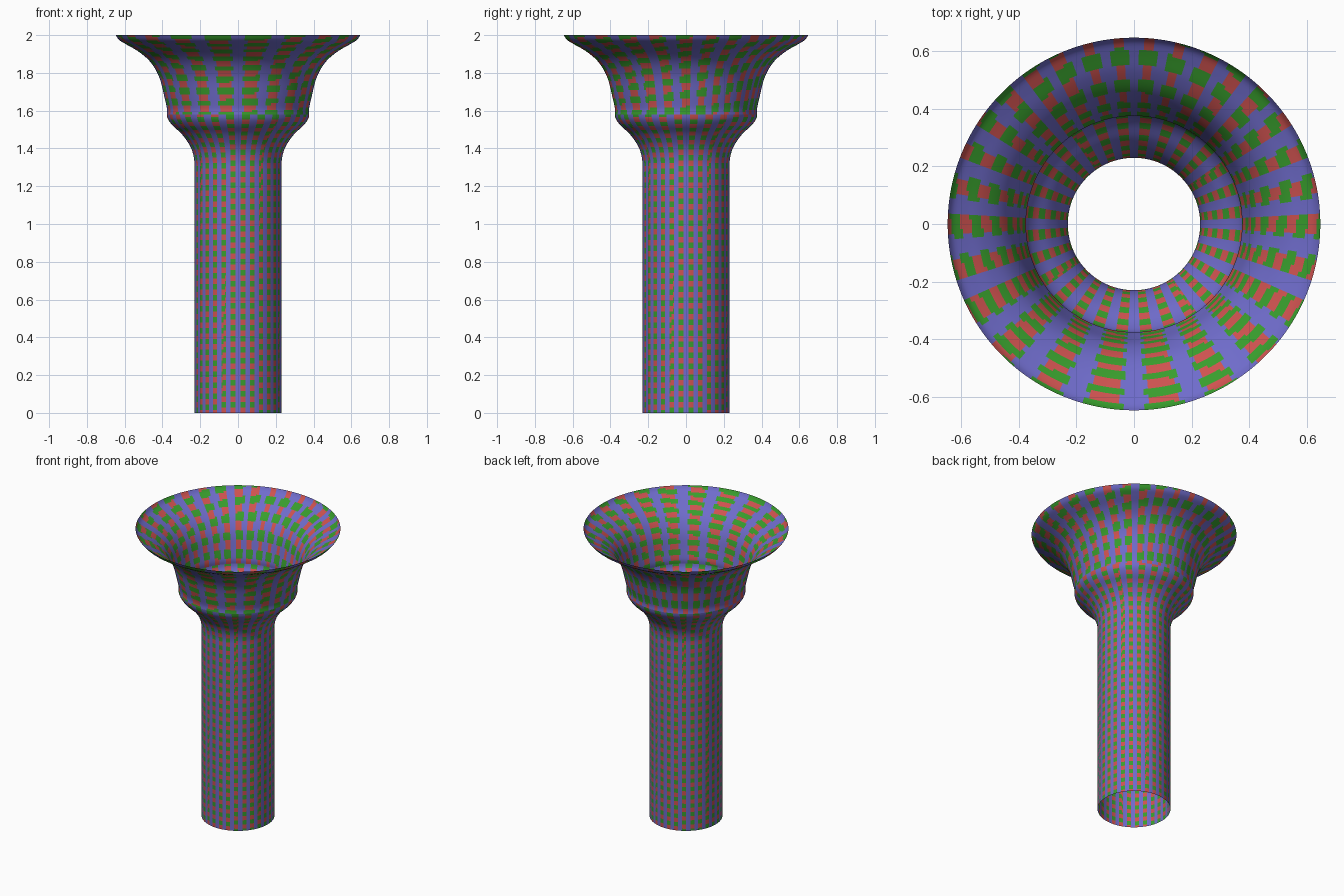
import bpy, bmesh, math
from mathutils import Vector

if "Cube" in bpy.data.objects:
    bpy.data.objects.remove(bpy.data.objects["Cube"])


def mat(name, rgb):
    m = bpy.data.materials.new(name)
    m.diffuse_color = (*rgb, 1)
    m.use_nodes = True
    m.node_tree.nodes["Principled BSDF"].inputs["Base Color"].default_value = m.diffuse_color
    return m


MATS = [mat("blue", (0.16, 0.15, 0.60)),
        mat("red", (0.62, 0.085, 0.08)),
        mat("green", (0.04, 0.34, 0.026))]


def resample(pts, step):
    """Smooth Catmull-Rom profile, resampled evenly by arc length."""
    p = [Vector(q) for q in pts]
    p = [2 * p[0] - p[1]] + p + [2 * p[-1] - p[-2]]
    fine = []
    for i in range(1, len(p) - 2):
        a, b, c, d = p[i - 1:i + 3]
        for k in range(40):
            t = k / 40
            fine.append(0.5 * (2 * b + (c - a) * t + (2 * a - 5 * b + 4 * c - d) * t * t
                               + (3 * b - a - 3 * c + d) * t ** 3))
    fine.append(p[-2])
    acc = [0]
    for a, b in zip(fine, fine[1:]):
        acc.append(acc[-1] + (b - a).length)
    n = round(acc[-1] / step)
    out, j = [], 0
    for i in range(n + 1):
        s = acc[-1] * i / n
        while j < len(fine) - 2 and acc[j + 1] < s:
            j += 1
        f = (s - acc[j]) / max(acc[j + 1] - acc[j], 1e-9)
        out.append((s, fine[j].lerp(fine[j + 1], min(f, 1))))
    return out


def woven_shell(name, profile, cols, row, step, turns, warp):
    """Open surface of revolution; rows and columns of coloured patches.
    warp makes patches finer toward the front and coarser at the back."""
    rings = resample(profile, step)
    seg = cols * 8
    bm = bmesh.new()
    grid = []
    for s, q in rings:
        grid.append([bm.verts.new((q.x * math.cos(2 * math.pi * k / seg),
                                   q.x * math.sin(2 * math.pi * k / seg), q.y))
                     for k in range(seg)])
    for i in range(len(rings) - 1):
        s = (rings[i][0] + rings[i + 1][0]) / 2
        for k in range(seg):
            k2 = (k + 1) % seg
            f = bm.faces.new((grid[i][k], grid[i][k2], grid[i + 1][k2], grid[i + 1][k]))
            f.smooth = True
            th = 2 * math.pi * (k + 0.5) / seg
            u = cols * (th - warp * math.cos(th)) / (2 * math.pi)
            v = s / row * (1 - warp * math.sin(th)) - turns * th / (2 * math.pi)
            u, v = u % 1, v % 1
            if v < 0.5:
                f.material_index = 2 if abs(u - 0.5) < 0.31 else 0
            else:
                f.material_index = 1 if abs(u - 0.5) < 0.23 else 0
    me = bpy.data.meshes.new(name)
    bm.to_mesh(me)
    bm.free()
    for m in MATS:
        me.materials.append(m)
    ob = bpy.data.objects.new(name, me)
    bpy.context.collection.objects.link(ob)
    return ob


# Straight stem flaring into the shoulder
woven_shell("stem", [(0.23, 0), (0.23, 0.45), (0.23, 0.9), (0.23, 1.25), (0.232, 1.34),
                     (0.252, 1.41), (0.297, 1.475), (0.345, 1.52), (0.371, 1.555),
                     (0.377, 1.58)],
            28, 0.058, 0.0145, 2, 0.0)

# Flared bell mouth
woven_shell("bell", [(0.377, 1.58), (0.376, 1.61), (0.389, 1.67), (0.411, 1.76),
                     (0.438, 1.82), (0.475, 1.87), (0.53, 1.915), (0.59, 1.95),
                     (0.63, 1.975), (0.647, 2.0)],
            28, 0.085, 0.012, 1, 0.33)
